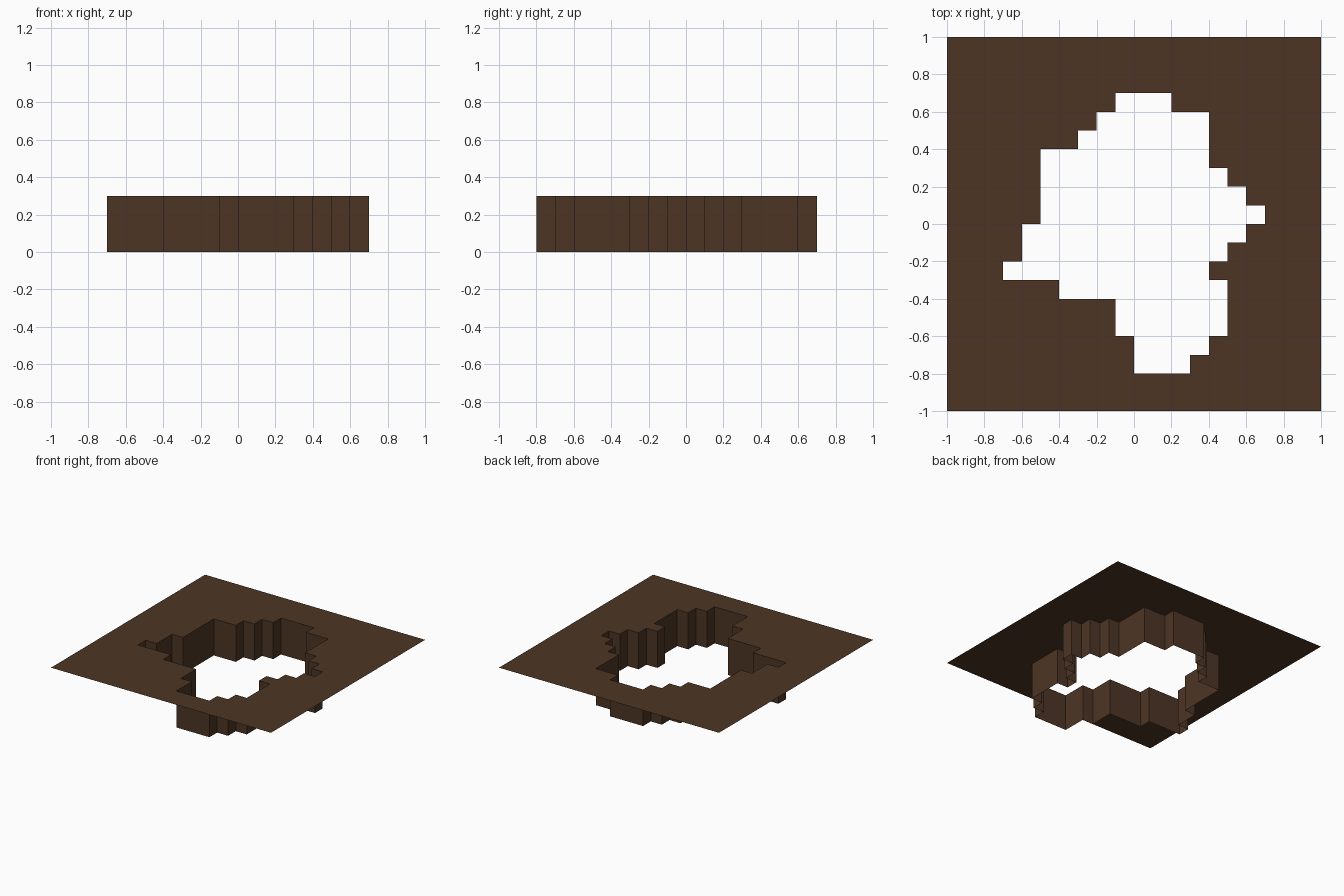
import bpy, bmesh

old = bpy.data.objects.get("Cube")
if old:
    bpy.data.objects.remove(old, do_unlink=True)

CELL = 0.1
DEPTH = 0.3
TOP_ROW = 6
# Left and right cell limits of the opening, row by row from the back
SPANS = [(-1, 2), (-2, 4), (-3, 4), (-5, 4), (-5, 5), (-5, 6), (-5, 7), (-6, 6),
         (-6, 5), (-7, 4), (-4, 5), (-1, 5), (-1, 5), (0, 4), (0, 3)]

# Earth colour
earth = bpy.data.materials.new("earth_brown")
earth.use_nodes = True
colour = (0.073, 0.036, 0.018, 1)
earth.diffuse_color = colour
bsdf = earth.node_tree.nodes["Principled BSDF"]
bsdf.inputs["Base Color"].default_value = colour
bsdf.inputs["Roughness"].default_value = 0.9


def in_opening(face):
    c = face.calc_center_median()
    row = round(TOP_ROW - (c.y / CELL - 0.5))
    if not 0 <= row < len(SPANS):
        return False
    left, right = SPANS[row]
    return left < c.x / CELL < right


def add_object(name, bm):
    mesh = bpy.data.meshes.new(name)
    bm.to_mesh(mesh)
    bm.free()
    mesh.materials.append(earth)
    bpy.context.collection.objects.link(bpy.data.objects.new(name, mesh))


# Thin ground sheet with a stepped opening
bm = bmesh.new()
bmesh.ops.create_grid(bm, x_segments=20, y_segments=20, size=1)
bmesh.ops.translate(bm, verts=bm.verts, vec=(0, 0, DEPTH))
bmesh.ops.delete(bm, geom=[f for f in bm.faces if in_opening(f)], context='FACES')

# Walls drop from the rim of the opening to the floor
rim = [e for e in bm.edges if e.is_boundary
       and max(max(abs(v.co.x), abs(v.co.y)) for v in e.verts) < 0.95]
result = bmesh.ops.extrude_edge_only(bm, edges=rim)
lower = [g for g in result["geom"] if isinstance(g, bmesh.types.BMVert)]
bmesh.ops.translate(bm, verts=lower, vec=(0, 0, -DEPTH))

# Separate the horizontal sheet from the upright walls
walls = bm.copy()
for part, keep_flat in ((bm, True), (walls, False)):
    part.normal_update()
    unwanted = [f for f in part.faces if (abs(f.normal.z) > 0.5) != keep_flat]
    bmesh.ops.delete(part, geom=unwanted, context='FACES')
# Merge the straight runs of wall into single panels
bmesh.ops.dissolve_limit(walls, angle_limit=0.01, verts=walls.verts, edges=walls.edges)

add_object("ground_sheet", bm)
add_object("pit_walls", walls)
